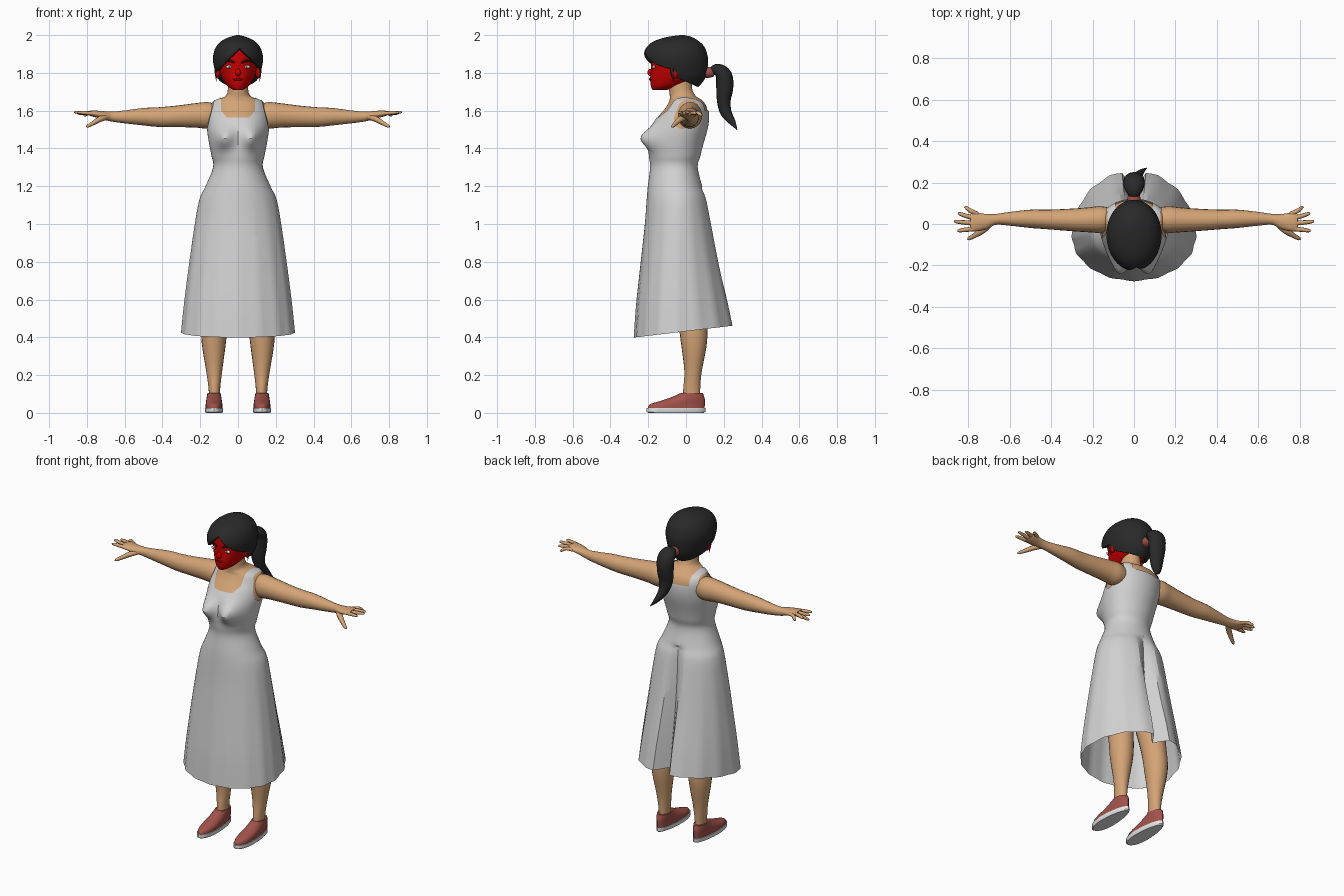
import bpy, bmesh, math
from mathutils import Vector

if "Cube" in bpy.data.objects:
    bpy.data.objects.remove(bpy.data.objects["Cube"])


def material(name, *rgb):
    m = bpy.data.materials.new(name)
    m.use_nodes = True
    m.diffuse_color = (*rgb, 1)
    m.node_tree.nodes["Principled BSDF"].inputs["Base Color"].default_value = (*rgb, 1)
    return m


SKIN = material("tan skin", .66, .37, .18)
FACE = material("red face", .6, 0, 0)
HAIR = material("black hair", .022, .022, .023)
DRESS = material("pale grey dress", .64, .64, .64)
SHOE = material("dusty red shoe", .36, .085, .07)
WHITE = material("white", .85, .85, .85)
BROW = material("dark brow", .03, .004, .004)
LIP = material("dark red lip", .28, 0, 0)
PUPIL = material("grey pupil", .12, .13, .14)


def finish(name, bm, mat, mirror=False, angle=35):
    bmesh.ops.recalc_face_normals(bm, faces=bm.faces)
    mesh = bpy.data.meshes.new(name)
    bm.to_mesh(mesh)
    bm.free()
    mesh.materials.append(mat)
    ob = bpy.data.objects.new(name, mesh)
    bpy.context.collection.objects.link(ob)
    bpy.ops.object.select_all(action='DESELECT')
    ob.select_set(True)
    bpy.context.view_layer.objects.active = ob
    bpy.ops.object.shade_smooth_by_angle(angle=math.radians(angle))
    if mirror:
        ob.modifiers.new("mirror", 'MIRROR').use_mirror_merge = False
    return ob


def resample(rows, k):
    """Catmull-Rom samples through rows of numbers."""
    out = []
    for i in range(len(rows) - 1):
        p = [rows[max(0, min(len(rows) - 1, i + d))] for d in (-1, 0, 1, 2)]
        for j in range(k):
            t = j / k
            out.append([b + .5 * t * (c - a + t * (2*a - 5*b + 4*c - d + t * (3*(b - c) + d - a)))
                        for a, b, c, d in zip(*p)])
    return out + [list(rows[-1])]


def skin_rings(rings, caps=True):
    bm = bmesh.new()
    rings = [[bm.verts.new(p) for p in r] for r in rings]
    n = len(rings[0])
    for a, b in zip(rings, rings[1:]):
        for i in range(n):
            bm.faces.new((a[i], a[(i + 1) % n], b[(i + 1) % n], b[i]))
    if caps:
        bm.faces.new(rings[0])
        bm.faces.new(rings[-1])
    return bm


def stack(rows, n=32, k=4, cx=0, caps=True, shape=None):
    """Horizontal egg-shaped rings: height, half width, front y, back y, widest y."""
    rings = []
    for z, a, front, back, mid in resample(rows, k):
        ring = []
        for i in range(n):
            t = math.tau * i / n
            s = math.sin(t)
            p = Vector((a * math.cos(t), mid + s * ((back - mid) if s > 0 else (mid - front)), z))
            ring.append((shape(p, t, mid) if shape else p) + Vector((cx, 0, 0)))
        rings.append(ring)
    return skin_rings(rings, caps)


def tube(name, pts, mat, ref=(0, 1, 0), n=14, k=4, mirror=False):
    """Rings along a path: x, y, z, radius along ref, radius across."""
    pts = resample(pts, k)
    rings = []
    for i, (x, y, z, r1, r2) in enumerate(pts):
        t = (Vector(pts[min(i + 1, len(pts) - 1)][:3]) - Vector(pts[max(i - 1, 0)][:3])).normalized()
        u = Vector(ref)
        u = (u - t * u.dot(t)).normalized()
        v = t.cross(u)
        rings.append([Vector((x, y, z)) + u * r1 * math.cos(a) + v * r2 * math.sin(a)
                      for a in (math.tau * j / n for j in range(n))])
    return finish(name, skin_rings(rings), mat, mirror, 60)


def ball(name, at, size, mat, mirror=False):
    bm = bmesh.new()
    bmesh.ops.create_uvsphere(bm, u_segments=16, v_segments=10, radius=1)
    for v in bm.verts:
        v.co = Vector(at) + v.co * Vector(size)
    return finish(name, bm, mat, mirror, 60)


def slice_mesh(bm, co, no):
    bmesh.ops.bisect_plane(bm, geom=bm.verts[:] + bm.edges[:] + bm.faces[:], plane_co=co, plane_no=no)


def drop_faces(bm, rule):
    gone = [f for f in bm.faces if rule(f.calc_center_median())]
    bmesh.ops.delete(bm, geom=gone, context='FACES')


# Torso and dress share one outline
skirt = [(.432, .292, -.268, .25, -.06), (.6, .275, -.256, .215, -.055), (.8, .25, -.234, .172, -.05),
         (1.0, .222, -.212, .133, -.045), (1.13, .198, -.202, .106, -.04), (1.2, .166, -.196, .08, -.05)]
torso = [(1.3, .126, -.184, .056, -.05), (1.36, .134, -.19, .07, -.045), (1.42, .146, -.19, .085, -.04),
         (1.5, .158, -.18, .108, -.02), (1.56, .158, -.152, .116, 0), (1.61, .15, -.112, .112, .02),
         (1.645, .135, -.09, .095, .02), (1.662, .1, -.086, .075, 0), (1.68, .064, -.086, .05, -.02)]
neck = [(1.72, .053, -.09, .032, -.03), (1.8, .05, -.09, .03, -.03)]


def body_shape(p, t, mid):
    f = max(0, min(1, (1.2 - p.z) / .75))
    if p.y < mid:   # bust
        p.y -= .065 * math.exp(-((abs(p.x) - .075) / .05) ** 2 - ((p.z - 1.455) / .055) ** 2)
    if f > 0:       # pleats, back fold and sloping hem
        w = 1 + .013 * f * math.cos(16 * t)
        p = Vector((p.x * w, mid + (p.y - mid) * w, p.z + f * p.y * .12))
        if p.y > mid:
            p.y -= .1 * f ** .5 * max(0, 1 - abs(p.x) / .055)
    return p


dress_rows = [(z, a + .006, f - .006, b + .006, m) for z, a, f, b, m in skirt + torso]
bm = stack(dress_rows, 64, 5, caps=False, shape=body_shape)
for z in (1.565, 1.6):
    slice_mesh(bm, (0, 0, z), (0, 0, 1))
for s in (1, -1):
    slice_mesh(bm, (s * .09, 0, 0), (1, 0, 0))
    slice_mesh(bm, (s * .06, 0, 1.565), (s * 1.17, 0, -1))
    slice_mesh(bm, (s * .135, 0, 1.62), (s, 0, .25))


def outside_dress(c):
    x = abs(c.x)
    if x > .135 + (1.62 - c.z) * .25:
        return True
    if x > .09:
        return False
    return c.z > (1.6 if c.y > .02 else 1.565 + max(0, x - .06) * 1.17)


drop_faces(bm, outside_dress)
finish("dress", bm, DRESS, angle=28)
finish("chest_and_neck", stack(torso[2:] + neck, 48, 4, shape=body_shape), SKIN, angle=60)

# Arms and hands
tube("arms", [(.1, .025, 1.575, .05, .055), (.16, .022, 1.575, .064, .07), (.22, .02, 1.575, .06, .065),
              (.32, .02, 1.57, .053, .057), (.42, .022, 1.566, .047, .052), (.5, .025, 1.568, .044, .046),
              (.6, .025, 1.567, .033, .034), (.67, .022, 1.569, .026, .026), (.72, .012, 1.577, .038, .021),
              (.77, .01, 1.585, .046, .016), (.79, .01, 1.587, .038, .01)], SKIN, n=20, mirror=True)
for name, base, tip, z in (("little", .048, (.818, .08), 1.575), ("ring", .025, (.85, .05), 1.585),
                           ("middle", .002, (.868, .012), 1.592), ("index", -.022, (.852, -.032), 1.59)):
    mx, my = (.76 + tip[0]) / 2, (base + tip[1]) / 2
    tube(name + "_fingers", [(.755, base, 1.583, .011, .01), (mx, my, 1.588, .011, .01),
                             (tip[0] - .008, tip[1], z, .008, .007), (*tip, z, .002, .002)],
         SKIN, n=8, k=3, mirror=True)
tube("thumbs", [(.69, .005, 1.568, .015, .015), (.73, -.03, 1.555, .017, .015), (.77, -.056, 1.532, .012, .011),
                (.795, -.07, 1.518, .009, .008), (.803, -.076, 1.514, .002, .002)], SKIN, n=8, mirror=True)

# Legs and shoes
tube("legs", [(.095, -.05, 1.05, .1, .09), (.11, -.01, .75, .09, .082), (.122, .03, .52, .077, .07),
              (.128, .042, .38, .07, .065), (.126, .037, .22, .046, .042), (.125, .03, .12, .045, .03),
              (.125, .03, .05, .045, .03)], SKIN, n=20, mirror=True)
finish("shoe_uppers", stack([(.022, .044, -.203, .098, -.09), (.045, .044, -.192, .1, -.08),
                             (.062, .042, -.14, .1, -.04), (.08, .039, -.085, .098, 0), (.104, .035, -.03, .09, .03)],
                            24, 3, .127, shape=None), SHOE, True)
finish("shoe_soles", stack([(0, .044, -.2, .095, -.09), (.006, .048, -.209, .102, -.09),
                            (.026, .048, -.209, .102, -.09)], 24, 1, .127), WHITE, True)

# Head and face
finish("head", stack([(1.71, .025, -.178, -.1, -.14), (1.73, .056, -.186, -.04, -.1), (1.77, .085, -.19, .03, -.05),
                      (1.82, .1, -.185, .07, -.05), (1.88, .106, -.187, .085, -.05), (1.93, .092, -.176, .07, -.05),
                      (1.97, .045, -.11, .01, -.05)]), FACE, angle=60)
ball("nose", (0, -.186, 1.802), (.015, .018, .02), FACE)
ball("ears", (.108, -.06, 1.8), (.014, .022, .03), FACE, True)
ball("eyes", (.045, -.17, 1.832), (.02, .008, .009), WHITE, True)
ball("pupils", (.045, -.174, 1.832), (.007, .006, .008), PUPIL, True)
tube("eyebrows", [(.018, -.184, 1.855, .004, .006), (.048, -.172, 1.866, .004, .007),
                  (.08, -.142, 1.856, .003, .003)], BROW, n=8, mirror=True)
tube("lips", [(-.028, -.184, 1.764, .002, .002), (0, -.191, 1.766, .005, .007),
              (.028, -.184, 1.764, .002, .002)], LIP, n=8)

# Hair cap with an open face below the parted fringe
bm = stack([(1.72, .075, -.12, .06, -.05), (1.76, .102, -.17, .095, -.05), (1.8, .119, -.2, .11, -.05),
            (1.86, .132, -.222, .117, -.05), (1.9, .13, -.225, .112, -.05), (1.94, .115, -.205, .096, -.05),
            (1.97, .086, -.165, .065, -.04), (1.99, .045, -.1, .03, -.03), (2.0, .008, -.03, -.01, -.02)], 48)
slice_mesh(bm, (0, -.07, 0), (0, 1, 0))
slice_mesh(bm, (0, -.07, 1.785), (0, .45, 1))
for s in (1, -1):
    slice_mesh(bm, (.01, 0, 1.935), (s, 0, 1))
drop_faces(bm, lambda c: c.z < 1.785 - .45 * (c.y + .07) if c.y > -.07 else c.z < 1.935 - abs(c.x - .01))
hair = finish("hair_cap", bm, HAIR, angle=50)
shell = hair.modifiers.new("thickness", 'SOLIDIFY')
shell.thickness = .02
shell.offset = -1
tube("loose_locks", [(.118, -.075, 1.84, .012, .008), (.117, -.07, 1.79, .007, .005),
                     (.114, -.065, 1.755, .001, .001)], HAIR, n=8, mirror=True)

# Ponytail and its band
tube("hair_band", [(0, .095, 1.8, .026, .026), (0, .12, 1.803, .032, .03), (0, .145, 1.807, .026, .026)],
     SHOE, ref=(1, 0, 0))
tube("ponytail", [(0, .13, 1.806, .02, .02), (0, .165, 1.815, .044, .034), (0, .2, 1.785, .052, .044),
                  (0, .205, 1.72, .05, .045), (0, .2, 1.65, .042, .036), (.008, .212, 1.59, .03, .03),
                  (.03, .245, 1.54, .016, .018), (.06, .27, 1.5, .002, .002)], HAIR, ref=(1, 0, 0), n=16)
